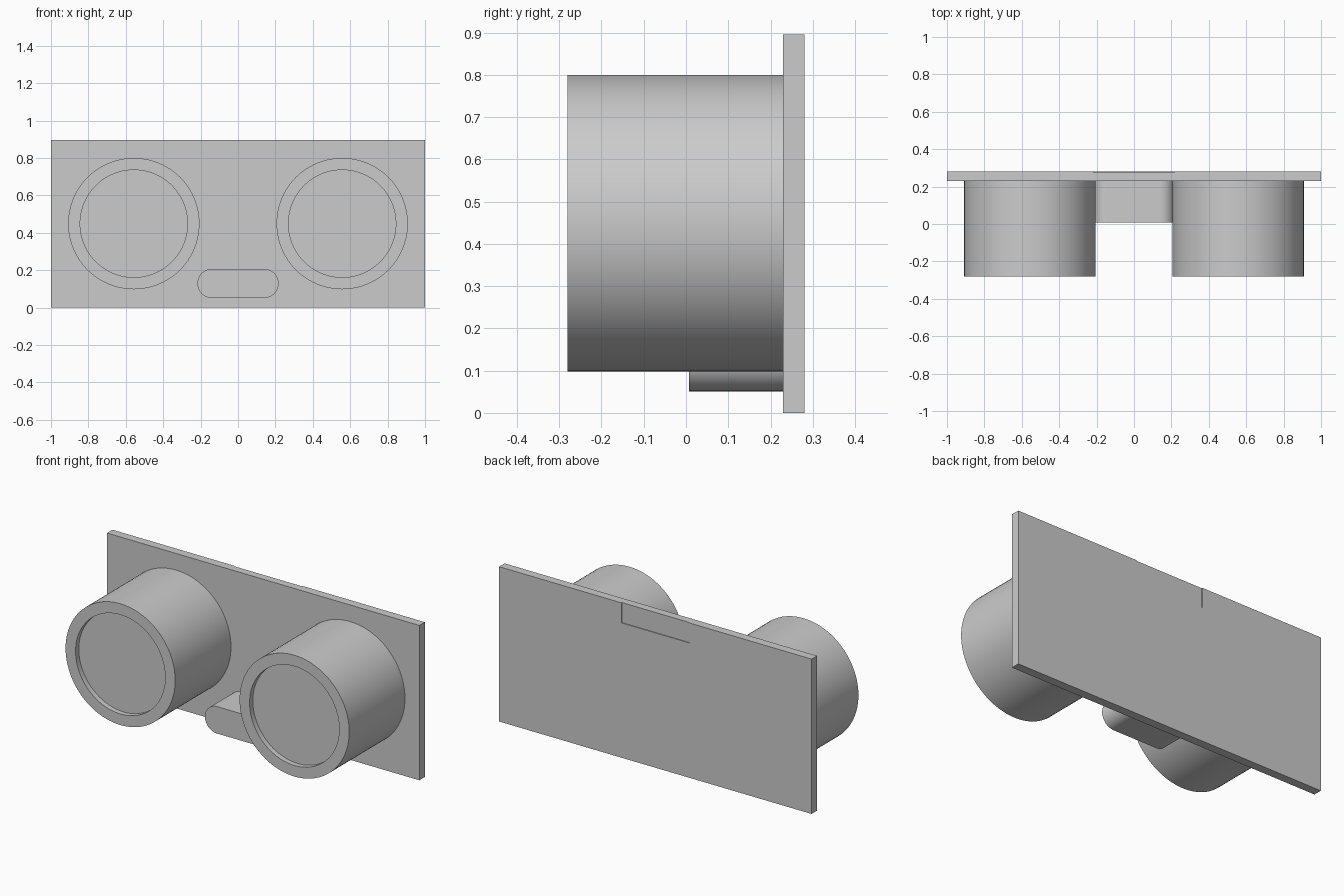
import bpy, bmesh, math

if "Cube" in bpy.data.objects:
    bpy.data.objects.remove(bpy.data.objects["Cube"])

FRONT, PLATE, BACK = -0.28, 0.23, 0.28
HEIGHT = 0.896


def finish(name, bm, smooth=False):
    bmesh.ops.recalc_face_normals(bm, faces=bm.faces)
    mesh = bpy.data.meshes.new(name)
    bm.to_mesh(mesh)
    bm.free()
    ob = bpy.data.objects.new(name, mesh)
    bpy.context.collection.objects.link(ob)
    bpy.ops.object.select_all(action='DESELECT')
    ob.select_set(True)
    bpy.context.view_layer.objects.active = ob
    if smooth:
        bpy.ops.object.shade_smooth_by_angle(angle=math.radians(30))
    return ob


def box(name, x0, x1, y0, y1, z0, z1):
    bm = bmesh.new()
    bmesh.ops.create_cube(bm, size=1)
    for v in bm.verts:
        v.co = ((x0 + x1) / 2 + v.co.x * (x1 - x0),
                (y0 + y1) / 2 + v.co.y * (y1 - y0),
                (z0 + z1) / 2 + v.co.z * (z1 - z0))
    return finish(name, bm)


def sensor(name, cx, cz, segments=96):
    # rings of (radius, y) from the plate, over the rim, into the recess
    rings = [(0.351, PLATE), (0.351, FRONT), (0.287, FRONT), (0.287, FRONT + 0.03)]
    bm = bmesh.new()
    loops = []
    for r, y in rings:
        loops.append([bm.verts.new((cx + r * math.cos(2 * math.pi * i / segments), y,
                                    cz + r * math.sin(2 * math.pi * i / segments)))
                      for i in range(segments)])
    for a, b in zip(loops, loops[1:]):
        for i in range(segments):
            j = (i + 1) % segments
            bm.faces.new((a[i], a[j], b[j], b[i]))
    bm.faces.new(loops[0])
    bm.faces.new(loops[-1])
    return finish(name, bm, True)


def stadium(name, half_width, z0, z1, y0, y1, steps=24):
    r, cz = (z1 - z0) / 2, (z0 + z1) / 2
    bm = bmesh.new()
    verts = []
    for side in (1, -1):
        for i in range(steps + 1):
            a = math.pi * i / steps - math.pi / 2
            verts.append(bm.verts.new((side * (half_width - r + r * math.cos(a)), y0,
                                       cz + side * r * math.sin(a))))
    face = bm.faces.new(verts)
    ext = bmesh.ops.extrude_face_region(bm, geom=[face], use_keep_orig=True)
    for v in ext['geom']:
        if isinstance(v, bmesh.types.BMVert):
            v.co.y = y1
    return finish(name, bm, True)


# Backing plate with a very shallow notch at the top of the rear face
notch = box("notch_cutter", -0.217, 0.217, BACK - 0.005, BACK + 0.1, 0.78, HEIGHT + 0.1)
notch.hide_render = True
plate = box("back_plate", -1, 1, PLATE, BACK, 0, HEIGHT)
cut = plate.modifiers.new("notch", 'BOOLEAN')
cut.operation, cut.object, cut.solver = 'DIFFERENCE', notch, 'EXACT'
bpy.ops.object.modifier_apply(modifier=cut.name)
bpy.data.objects.remove(notch)

# Two round cans with recessed faces
for side, label in ((-1, "left"), (1, "right")):
    sensor(label + "_can", side * 0.557, 0.449)

# Rounded block between the cans
stadium("lower_block", 0.217, 0.051, 0.207, 0.007, PLATE)
